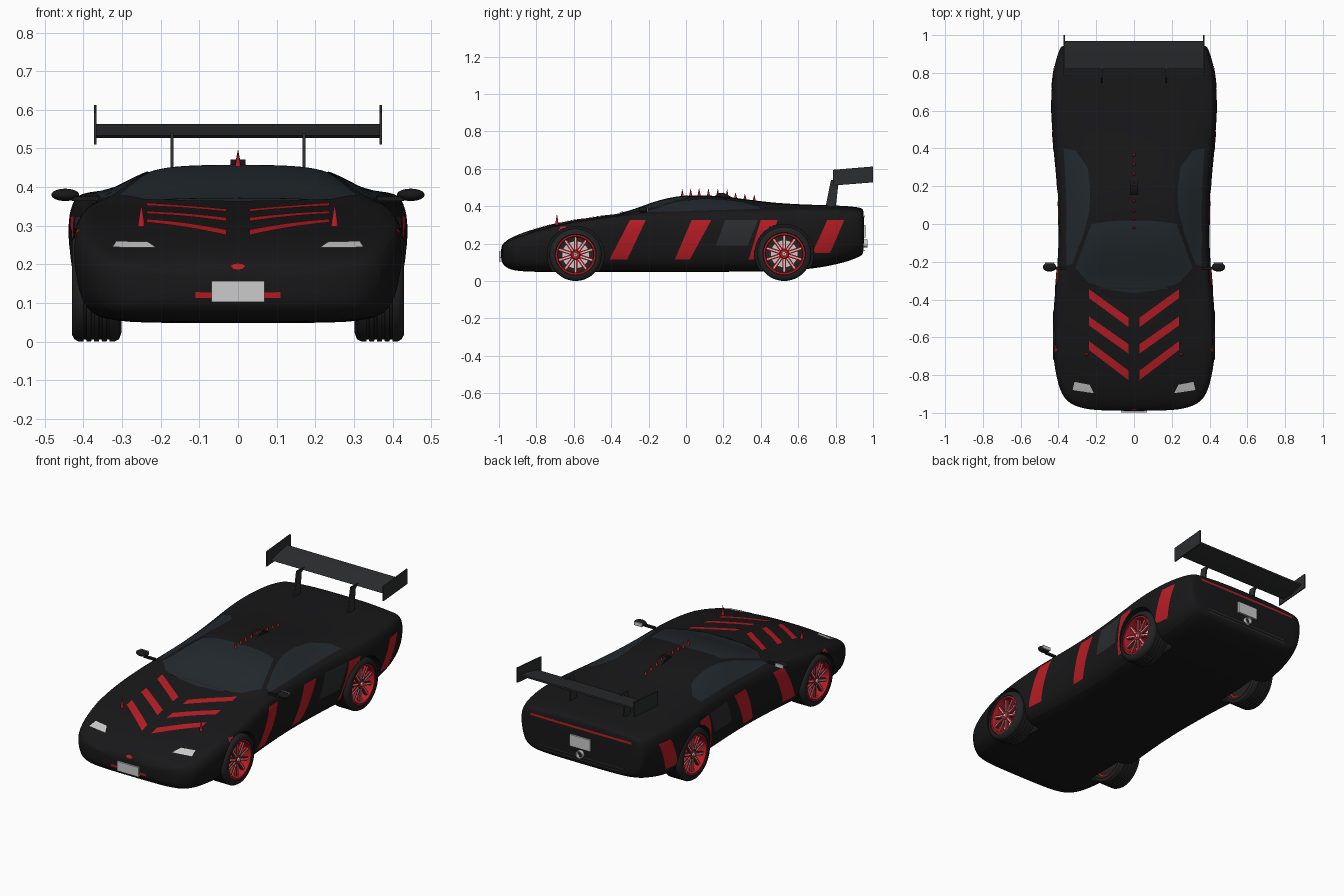
import bpy, bmesh, math
from mathutils import Vector, Matrix
from mathutils.bvhtree import BVHTree

if "Cube" in bpy.data.objects:
    bpy.data.objects.remove(bpy.data.objects["Cube"])


def material(name, r, g, b):
    m = bpy.data.materials.new(name)
    m.diffuse_color = (r, g, b, 1)
    m.use_nodes = True
    m.node_tree.nodes["Principled BSDF"].inputs["Base Color"].default_value = m.diffuse_color
    return m


BLACK = material("black_paint", .009, .009, .010)
RED = material("red_paint", .48, .012, .018)
GLASS = material("dark_glass", .016, .022, .027)
RUBBER = material("rubber", .016, .016, .016)
CARBON = material("carbon", .025, .026, .028)
SILVER = material("silver", .55, .55, .55)
WHITE = material("white", .75, .75, .75)


def add(name, bm, mat, angle=35):
    bmesh.ops.recalc_face_normals(bm, faces=bm.faces)
    return finish(name, bm, mat, angle)


def finish(name, bm, mat, angle=35):
    me = bpy.data.meshes.new(name)
    bm.to_mesh(me)
    bm.free()
    o = bpy.data.objects.new(name, me)
    bpy.context.collection.objects.link(o)
    if mat:
        me.materials.append(mat)
    smooth(o, angle)
    return o


def smooth(o, angle=35):
    bpy.ops.object.select_all(action='DESELECT')
    o.select_set(True)
    bpy.context.view_layer.objects.active = o
    bpy.ops.object.shade_smooth_by_angle(angle=math.radians(angle))


def boxes(name, mats, mat):
    bm = bmesh.new()
    for m in mats:
        bmesh.ops.create_cube(bm, size=1, matrix=m)
    return add(name, bm, mat)


def box(c, s, rx=0):
    return Matrix.Translation(c) @ Matrix.Rotation(rx, 4, 'X') @ Matrix.Diagonal((*s, 1))


def prism(name, yz, x0, x1, mat):
    bm = bmesh.new()
    a, b = ([bm.verts.new((x, y, z)) for y, z in yz] for x in (x0, x1))
    n = len(yz)
    bm.faces.new(a)
    bm.faces.new(b[::-1])
    for i in range(n):
        bm.faces.new((a[i], a[(i + 1) % n], b[(i + 1) % n], b[i]))
    return add(name, bm, mat)


def lathe(name, prof, s, c, mat, closed=True, n=48):
    # revolve an (x, radius) profile about the axle
    bm = bmesh.new()
    rings = [[bm.verts.new((c[0] + s * x, c[1] + r * math.cos(k * math.tau / n),
                            c[2] + r * math.sin(k * math.tau / n))) for k in range(n)] for x, r in prof]
    for i in range(len(prof) if closed else len(prof) - 1):
        a, b = rings[i], rings[(i + 1) % len(prof)]
        for k in range(n):
            bm.faces.new((a[k], a[(k + 1) % n], b[(k + 1) % n], b[k]))
    return add(name, bm, mat)


def cone(name, loc, r, h, mat):
    bm = bmesh.new()
    bmesh.ops.create_cone(bm, cap_ends=True, segments=12, radius1=r, radius2=0.0005, depth=h,
                          matrix=Matrix.Translation(Vector(loc) + Vector((0, 0, h / 2))))
    return add(name, bm, mat)


# Body shell: y, half width, bottom, shoulder, roof half width, top
stations = [(-.99, .19, .11, .165, .10, .182), (-.972, .30, .078, .187, .18, .206),
            (-.93, .375, .055, .212, .24, .235), (-.82, .412, .048, .252, .28, .276),
            (-.65, .436, .048, .297, .29, .318), (-.45, .427, .048, .328, .30, .346),
            (-.31, .413, .048, .346, .30, .364), (-.2, .405, .048, .352, .265, .411),
            (-.06, .398, .048, .357, .24, .452), (.13, .401, .048, .362, .235, .46),
            (.3, .413, .05, .367, .24, .438), (.45, .431, .052, .371, .265, .418),
            (.6, .442, .057, .375, .30, .408), (.75, .436, .076, .376, .31, .404),
            (.87, .416, .105, .372, .31, .399), (.94, .388, .135, .364, .30, .39),
            (.952, .375, .15, .352, .29, .378)]
bm = bmesh.new()
rings = []
for y, w, zb, zs, wr, zt in stations:
    h = zs - zb
    half = [(.6 * w, zb), (.88 * w, zb + .01), (.965 * w, zb + .28 * h), (w, zb + .6 * h),
            (w, zb + .86 * h), (.955 * w, zs + .004), (.88 * w, zs + .012), (wr, zt - .01), (.6 * wr, zt)]
    loop = [(0, zb)] + half + [(0, zt + .002)] + [(-x, z) for x, z in reversed(half)]
    rings.append([bm.verts.new((x, y, z)) for x, z in loop])
n = len(rings[0])
for a, b in zip(rings, rings[1:]):
    for k in range(n):
        bm.faces.new((a[k], a[(k + 1) % n], b[(k + 1) % n], b[k]))
bm.faces.new(rings[0])
bm.faces.new(rings[-1])
body = add("body", bm, BLACK)
body.modifiers.new("round", 'SUBSURF').levels = 2

# Wheel wells cut out of the body
WHEELS = ((-.59, .14), (.525, .145))
for y, r in WHEELS:
    for s in (1, -1):
        bm = bmesh.new()
        bmesh.ops.create_cone(bm, cap_ends=True, segments=48, radius1=r + .012, radius2=r + .012, depth=.3,
                              matrix=Matrix.Translation((s * .43, y, r)) @ Matrix.Rotation(math.pi / 2, 4, 'Y'))
        cut = add("wheel_well_cutter", bm, None)
        cut.hide_render = True
        m = body.modifiers.new("well", 'BOOLEAN')
        m.operation, m.solver, m.object = 'DIFFERENCE', 'EXACT', cut
bpy.context.view_layer.objects.active = body
for m in list(body.modifiers):
    bpy.ops.object.modifier_apply(modifier=m.name)
for o in [o for o in bpy.data.objects if o.name.startswith("wheel_well_cutter")]:
    bpy.data.objects.remove(o)
smooth(body)
bpy.context.view_layer.update()
tree = BVHTree.FromObject(body, bpy.context.evaluated_depsgraph_get())

RAYS = {'top': (lambda u, v: (u, v, 2), (0, 0, -1)), 'right': (lambda u, v: (2, u, v), (-1, 0, 0)),
        'left': (lambda u, v: (-2, u, v), (1, 0, 0)), 'front': (lambda u, v: (u, -2, v), (0, 1, 0)),
        'rear': (lambda u, v: (u, 2, v), (0, -1, 0))}


def sample(line, t):
    f = t * (len(line) - 1)
    i = min(int(f), len(line) - 2)
    return Vector(line[i]).lerp(Vector(line[i + 1]), f - i)


def decal(name, low, high, side, mat, nu=8, nv=12, off=.003):
    # panel between two edge lines, laid onto the body surface
    start, d = RAYS[side]
    bm, grid = bmesh.new(), []
    for j in range(nv + 1):
        for i in range(nu + 1):
            p = sample(low, i / nu).lerp(sample(high, i / nu), j / nv)
            hit, nor, _, _ = tree.ray_cast(Vector(start(*p)), Vector(d))
            ok = hit and (side not in ('left', 'right') or abs(hit.x) > .36)
            grid.append(bm.verts.new(hit + nor * off) if ok else None)
    for j in range(nv):
        for i in range(nu):
            k = j * (nu + 1) + i
            q = [grid[k], grid[k + 1], grid[k + nu + 2], grid[k + nu + 1]]
            if all(q):
                f = bm.faces.new(q)
                f.normal_update()
                if f.normal.dot(Vector(d)) > 0:
                    f.normal_flip()
    finish(name, bm, mat)


def flip(line):
    return [(-u, v) for u, v in line]


# Glass
decal("windshield", [(-.31, -.235), (-.24, -.31), (-.12, -.35), (0, -.365), (.12, -.35), (.24, -.31), (.31, -.235)],
      [(-.225, 0), (-.15, .012), (-.08, .018), (0, .02), (.08, .018), (.15, .012), (.225, 0)], 'top', GLASS, 24, 16)
inner = [(.325, -.21), (.268, -.06), (.236, .06), (.23, .18), (.245, .3), (.31, .39)]
outer = [(.355, -.22), (.358, -.08), (.356, .04), (.358, .16), (.364, .28), (.372, .4)]
for s, side in ((1, 'right'), (-1, 'left')):
    fl = (lambda l: l) if s == 1 else flip
    decal("side_window", fl(outer), fl(inner), 'top', GLASS, 24, 12)
    # Hood stripes and headlights
    for yo, yi in ((-.345, -.495), (-.49, -.635), (-.62, -.775)):
        decal("hood_stripe", fl([(.03, yi - .05), (.237, yo - .047)]), fl([(.03, yi), (.237, yo)]), 'top', RED, 12, 4)
    decal("headlight", fl([(.212, -.895), (.325, -.878)]), fl([(.235, -.85), (.315, -.835)]), 'top', WHITE, 8, 6)
    # Side stripes and vent panel
    for b0, b1, t0, t1, z0, z1 in ((-.41, -.315, -.30, -.215, .115, .325), (-.06, .02, .03, .135, .115, .325),
                                   (.675, .77, .755, .845, .15, .325), (-.745, -.66, -.67, -.59, .11, .29),
                                   (.335, .42, .40, .49, .115, .325)):
        decal("side_stripe", [(b0, z0), (b1, z0)], [(t0, z1), (t1, z1)], side, RED, 16, 24)
    decal("side_vent", [(.16, .19), (.33, .19)], [(.21, .325), (.385, .325)], side, CARBON)
    decal("front_intake_accent", fl([(.068, .114), (.11, .114)]), fl([(.068, .128), (.11, .128)]), 'front', RED, 4, 3)
    cone("hood_spike", (s * .25, -.69, .285), .012, .072, RED)

    # Mirrors
    bm = bmesh.new()
    bmesh.ops.create_uvsphere(bm, u_segments=20, v_segments=12, radius=1,
                              matrix=Matrix.Translation((s * .447, -.228, .38)) @ Matrix.Diagonal((.036, .024, .016, 1)))
    add("mirror", bm, BLACK)
    boxes("mirror_glass", [box((s * .447, -.206, .38), (.05, .006, .02))], SILVER)
    boxes("mirror_arm", [box((s * .395, -.235, .37), (.07, .014, .012))], BLACK)

    # Wing uprights and end plates
    prism("wing_support", [(.745, .39), (.80, .39), (.815, .52), (.85, .54), (.775, .54)],
          s * .167, s * .175, CARBON)
    prism("wing_end_plate", [(.785, .51), (1, .527), (1, .612), (.785, .594)], s * .366, s * .373, CARBON)

    # Wheels
    for y, r in WHEELS:
        c, q = (s * .366, y, r), r / .145
        tread = []
        for g in (.03, .01, -.01, -.03):
            tread += [(g + .004, r), (g + .003, r - .006), (g - .003, r - .006), (g - .004, r)]
        lathe("tire", [(.056, .108 * q), (.064, .114 * q), (.064, .126 * q), (.057, r - .006), (.046, r)] + tread +
              [(-.046, r), (-.058, r - .006), (-.064, .122 * q), (-.056, .108 * q)], s, c, RUBBER)
        lathe("rim", [(.06, .111 * q), (.06, .102 * q), (.045, .097 * q), (-.05, .097 * q), (-.05, .109 * q)], s, c, RED)
        lathe("brake_disc", [(.008, .001), (.008, .074), (-.008, .074), (-.008, .001)], s, c, SILVER)
        lathe("wheel_back", [(-.03, .001), (-.03, .099 * q), (-.04, .099 * q), (-.04, .001)], s, c, RUBBER)
        lathe("hub", [(-.01, .001), (-.01, .03), (.04, .03), (.048, .022), (.048, .001)], s, c, RED)
        lathe("hub_nut", [(.04, .001), (.04, .012), (.056, .010), (.056, .001)], s, c, SILVER, n=12)
        red, edge = [], []
        for k in range(10):
            turn = Matrix.Translation(c) @ Matrix.Rotation(k * math.tau / 10, 4, 'X')
            red.append(turn @ box((s * .038, 0, .062 * q), (.014, .019, .078 * q)))
            edge.append(turn @ box((s * .046, 0, .064 * q), (.006, .006, .072 * q)))
        boxes("spokes", red, RED)
        boxes("spoke_ridges", edge, SILVER)

# Wing blade
prism("wing_blade", [(.82, .533), (.83, .527), (.9, .532), (.97, .553), (.97, .563), (.9, .552)], -.366, .366, CARBON)

# Roof spikes and scoop
for y in (-.02, .025, .07, .12, .17, .22, .265, .315, .365):
    z = tree.ray_cast(Vector((0, y, 2)), Vector((0, 0, -1)))[0].z
    cone("roof_spike", (0, y, z - .004), .009, .043 if y < .25 else .032, RED)
prism("roof_scoop", [(.15, .45), (.17, .468), (.2, .472), (.25, .445)], -.02, .02, BLACK)

# Wipers
for x in (-.1, .09):
    decal("wiper", [(x - .09, -.342), (x + .09, -.342)], [(x - .09, -.335), (x + .09, -.335)], 'top', RUBBER, 8, 2, .007)

# Nose badge, plates, tail lights, exhaust and diffuser
decal("nose_badge", [(-.02, .193), (-.012, .187), (0, .185), (.012, .187), (.02, .193)],
      [(-.02, .194), (-.012, .199), (0, .201), (.012, .199), (.02, .194)], 'front', RED, 8, 4, .004)
boxes("front_plate", [box((0, -.984, .13), (.136, .03, .054))], WHITE)
boxes("rear_plate", [box((0, .955, .265), (.13, .012, .066))], WHITE)
decal("tail_light", [(-.32, .338), (.32, .338)], [(-.32, .35), (.32, .35)], 'rear', RED, 24, 2)
for z in (.16, .178):
    decal("diffuser_slat", [(-.27, z), (.27, z)], [(-.27, z + .009), (.27, z + .009)], 'rear', CARBON, 16, 2, .006)
ring = [(-.01, .022), (.015, .022), (.015, .017), (-.01, .017)]
pipe = lathe("exhaust", ring, 1, (0, 0, 0), SILVER, n=24)
pipe.rotation_euler = (0, 0, math.pi / 2)
pipe.location = (0, .955, .2)
